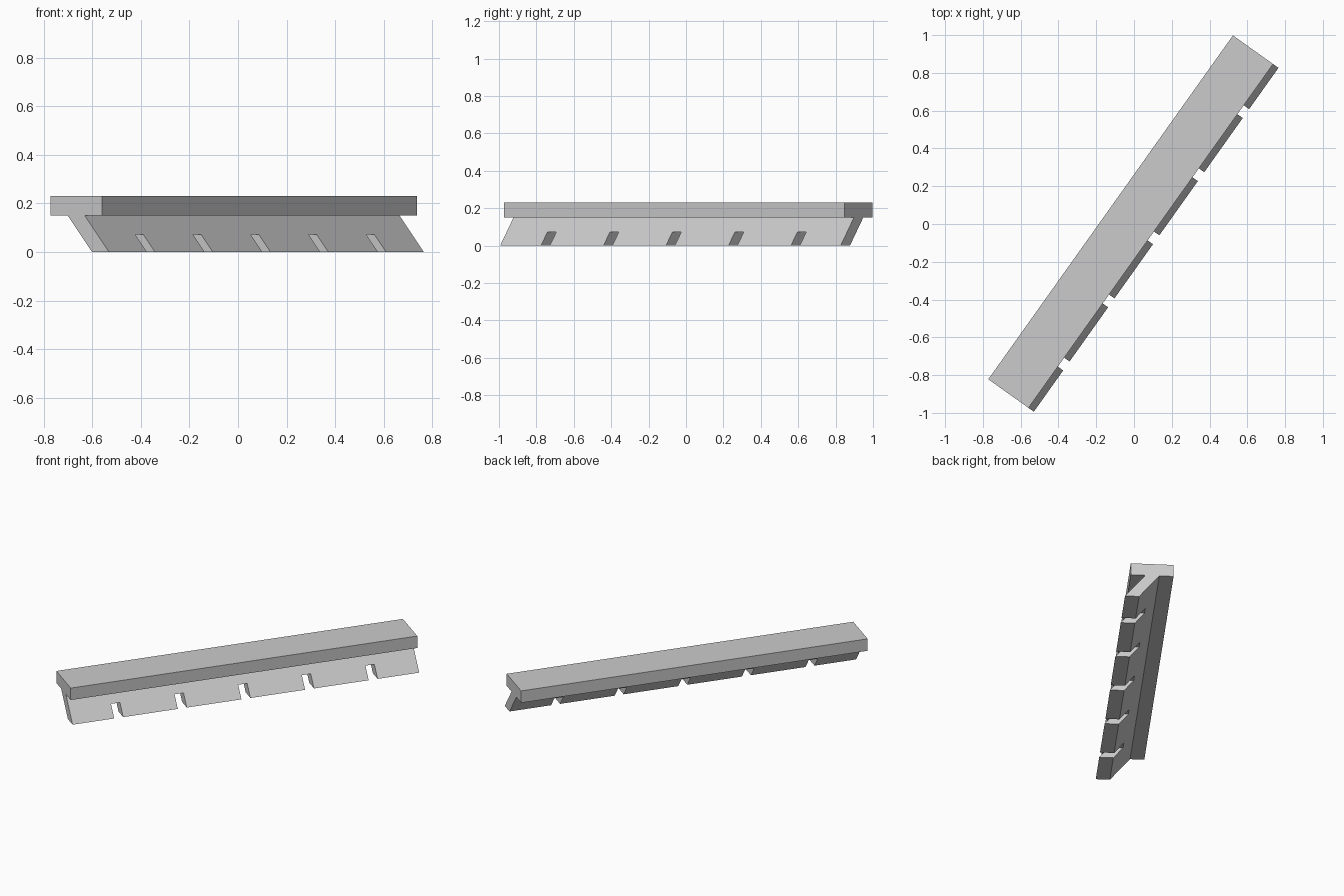
import bpy, bmesh, math

if "Cube" in bpy.data.objects:
    bpy.data.objects.remove(bpy.data.objects["Cube"], do_unlink=True)

TURN = math.radians(-35.43)
HALF = 1.117          # half length of the beam
NOTCH_PITCH = 0.41
NOTCH_WIDTH = 0.058
NOTCH_TOP = 0.072
RAIL_BOTTOM = 0.15

grey = bpy.data.materials.new("light_grey")
grey.use_nodes = True
colour = (0.6, 0.6, 0.6, 1)
grey.diffuse_color = colour
grey.node_tree.nodes["Principled BSDF"].inputs["Base Color"].default_value = colour


def extrude_profiles(name, pieces):
    """Extrude each (profile, start, end) along local y into one object."""
    bm = bmesh.new()
    for profile, start, end in pieces:
        face = bm.faces.new([bm.verts.new((x, start, z)) for x, z in profile])
        ext = bmesh.ops.extrude_face_region(bm, geom=[face])
        verts = [g for g in ext["geom"] if isinstance(g, bmesh.types.BMVert)]
        bmesh.ops.translate(bm, verts=verts, vec=(0, end - start, 0))
    bmesh.ops.recalc_face_normals(bm, faces=bm.faces)
    mesh = bpy.data.meshes.new(name)
    bm.to_mesh(mesh)
    bm.free()
    mesh.materials.append(grey)
    obj = bpy.data.objects.new(name, mesh)
    obj.rotation_euler.z = TURN
    bpy.context.collection.objects.link(obj)
    return obj


# Flat rail on top
rail = [(-0.152, RAIL_BOTTOM), (0.109, RAIL_BOTTOM), (0.109, 0.23), (-0.152, 0.23)]
extrude_profiles("top_rail", [(rail, -HALF, HALF)])

# Slanted rib below the rail
rib = [(0.058, 0), (0.144, 0), (0.021, RAIL_BOTTOM), (-0.065, RAIL_BOTTOM)]
rib_obj = extrude_profiles("slanted_rib", [(rib, -HALF, HALF)])

# Five square notches through the rib's lower edge
block = [(-0.3, -0.1), (0.3, -0.1), (0.3, NOTCH_TOP), (-0.3, NOTCH_TOP)]
centres = [NOTCH_PITCH * i for i in range(-2, 3)]
cutter = extrude_profiles("notch_cutter", [
    (block, c - NOTCH_WIDTH / 2, c + NOTCH_WIDTH / 2) for c in centres])
cutter.hide_render = True
cut = rib_obj.modifiers.new("notches", 'BOOLEAN')
cut.operation = 'DIFFERENCE'
cut.solver = 'EXACT'
cut.object = cutter
bpy.context.view_layer.objects.active = rib_obj
bpy.ops.object.modifier_apply(modifier=cut.name)
bpy.data.objects.remove(cutter, do_unlink=True)
